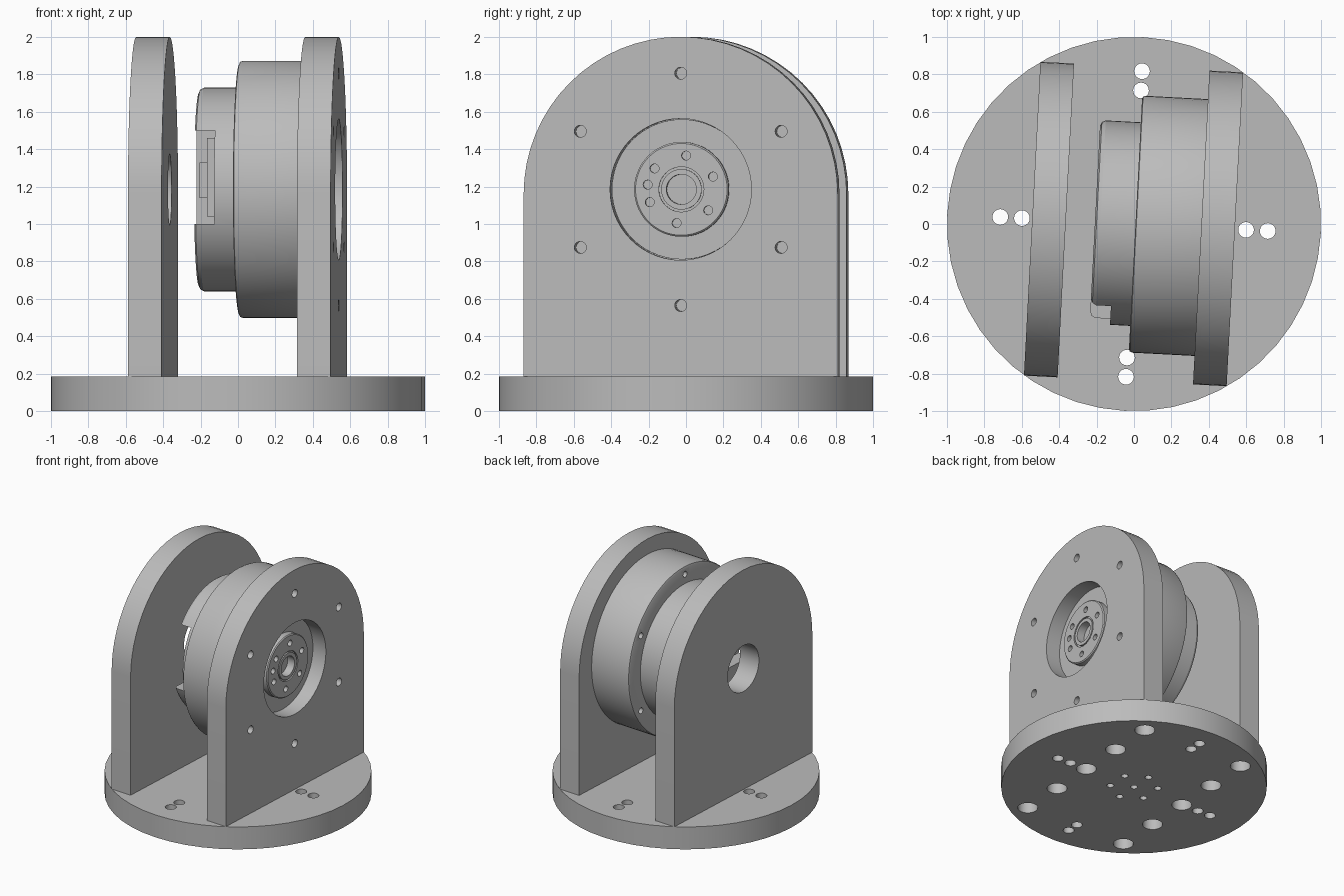
import bpy, bmesh
from math import sin, cos, pi, radians
from mathutils import Matrix, Vector

if "Cube" in bpy.data.objects:
    bpy.data.objects.remove(bpy.data.objects["Cube"], do_unlink=True)

grey = bpy.data.materials.new("machined_grey")
grey.use_nodes = True
colour = (0.5, 0.5, 0.5, 1)
grey.diffuse_color = colour
grey.node_tree.nodes["Principled BSDF"].inputs["Base Color"].default_value = colour

AXIS_Z = 1.185      # height of the motor axis
TURN = radians(-3)  # whole assembly is turned slightly
BOLT_R = 0.62


def make(name, bm):
    bmesh.ops.recalc_face_normals(bm, faces=bm.faces)
    mesh = bpy.data.meshes.new(name)
    bm.to_mesh(mesh)
    bm.free()
    mesh.materials.append(grey)
    ob = bpy.data.objects.new(name, mesh)
    bpy.context.collection.objects.link(ob)
    return ob


def rod(bm, a, b, r, n=20):
    """Cylinder between two points."""
    a, b = Vector(a), Vector(b)
    d = b - a
    m = Matrix.Translation((a + b) / 2) @ d.to_track_quat('Z', 'Y').to_matrix().to_4x4()
    bmesh.ops.create_cone(bm, cap_ends=True, segments=n, radius1=r, radius2=r,
                          depth=d.length, matrix=m)


def box(bm, lo, hi):
    lo, hi = Vector(lo), Vector(hi)
    m = Matrix.Translation((lo + hi) / 2) @ Matrix.Diagonal((*(hi - lo), 1))
    bmesh.ops.create_cube(bm, size=1, matrix=m)


def lathe(profile, n=72):
    """Closed solid turned about the motor axis from (x, radius) points."""
    bm = bmesh.new()
    rings = [[bm.verts.new((x, r * cos(2 * pi * i / n), AXIS_Z + r * sin(2 * pi * i / n)))
              for i in range(n)] for x, r in profile]
    for p, q in zip(rings, rings[1:]):
        for i in range(n):
            j = (i + 1) % n
            bm.faces.new((p[i], p[j], q[j], q[i]))
    bm.faces.new(rings[0])
    bm.faces.new(rings[-1])
    return bm


def polar(x, r, deg):
    a = radians(deg)
    return (x, r * cos(a), AXIS_Z + r * sin(a))


def finish(ob, cutter_bm=None):
    """Cut the holes, shade and turn the part."""
    bpy.ops.object.select_all(action='DESELECT')
    ob.select_set(True)
    bpy.context.view_layer.objects.active = ob
    if cutter_bm:
        cutter = make("cutter", cutter_bm)
        cutter.hide_render = True
        mod = ob.modifiers.new("holes", 'BOOLEAN')
        mod.operation = 'DIFFERENCE'
        mod.solver = 'EXACT'
        mod.object = cutter
        bpy.ops.object.modifier_apply(modifier=mod.name)
        bpy.data.objects.remove(cutter, do_unlink=True)
    bpy.ops.object.shade_smooth_by_angle(angle=radians(25))
    ob.rotation_euler.z = TURN


# Round base with through holes, bolt counterbores and a centre hole pattern
bm = bmesh.new()
rod(bm, (0, 0, 0), (0, 0, 0.185), 1, 48)
base = make("base_disc", bm)
cut = bmesh.new()
for s in (-1, 1):
    for d in (0.6, 0.716):
        rod(cut, (s * d, 0, -0.1), (s * d, 0, 0.3), 0.042)
    for d in (0.715, 0.818):
        rod(cut, (0, s * d, -0.1), (0, s * d, 0.3), 0.042)
    for k in range(-2, 3):
        rod(cut, (s * 0.45, k * 0.366, -0.1), (s * 0.45, k * 0.366, 0.09), 0.076)
rod(cut, (0, 0, -0.1), (0, 0, 0.12), 0.027)
for k in range(6):
    a = radians(30 + 60 * k)
    x, y = 0.18 * cos(a), 0.18 * sin(a)
    rod(cut, (x, y, -0.1), (x, y, 0.12), 0.027)
finish(base, cut)


# Two upright plates with rounded tops
def plate(name, x, hole_r, bolts):
    half, thick, n = 0.84, 0.18, 32
    outline = [(-half, 0.185), (half, 0.185)]
    outline += [(half * cos(pi * i / n), 2 - half + half * sin(pi * i / n)) for i in range(n + 1)]
    bm = bmesh.new()
    face = bm.faces.new([bm.verts.new((x, y, z)) for y, z in outline])
    ext = bmesh.ops.extrude_face_region(bm, geom=[face])
    bmesh.ops.translate(bm, vec=(thick, 0, 0),
                        verts=[v for v in ext["geom"] if isinstance(v, bmesh.types.BMVert)])
    ob = make(name, bm)
    cut = bmesh.new()
    rod(cut, (x - 0.1, 0, AXIS_Z), (x + 0.3, 0, AXIS_Z), hole_r, 56)
    if bolts:
        for k in range(6):
            deg = 30 + 60 * k
            rod(cut, polar(x - 0.1, BOLT_R, deg), polar(x + 0.3, BOLT_R, deg), 0.032)
    finish(ob, cut)


plate("support_plate", -0.545, 0.19, False)
plate("motor_plate", 0.36, 0.378, True)

# Motor: rear cover, main drum, boss and output flange in one turned body
motor = make("motor_body", lathe([
    (-0.209, 0.515), (-0.2, 0.535), (-0.18, 0.545), (0.008, 0.545),
    (0.008, 0.67), (0.013, 0.682), (0.027, 0.6875), (0.362, 0.6875),
    (0.362, 0.374), (0.42, 0.374), (0.42, 0.253), (0.468, 0.253), (0.475, 0.245),
    (0.475, 0.12), (0.46, 0.12), (0.46, 0.108), (0.475, 0.108), (0.475, 0.08), (0.41, 0.08)]))
cut = bmesh.new()
for k in range(6):
    deg = 30 + 60 * k
    rod(cut, polar(-0.05, BOLT_R, deg), polar(0.05, BOLT_R, deg), 0.024)
for deg in [22 + 60 * k for k in range(6)] + [172]:
    rod(cut, polar(0.43, 0.182, deg), polar(0.6, 0.182, deg), 0.024)
box(cut, (-0.4, -0.8, 1.0), (-0.1, -0.25, 1.5))   # cable notch in the rear cover
finish(motor, cut)

# Connector inside the cable notch
bm = bmesh.new()
box(bm, (-0.19, -0.31, 1.14), (-0.145, -0.24, 1.33))
box(bm, (-0.15, -0.33, 1.04), (-0.09, -0.24, 1.46))
finish(make("cable_connector", bm))
